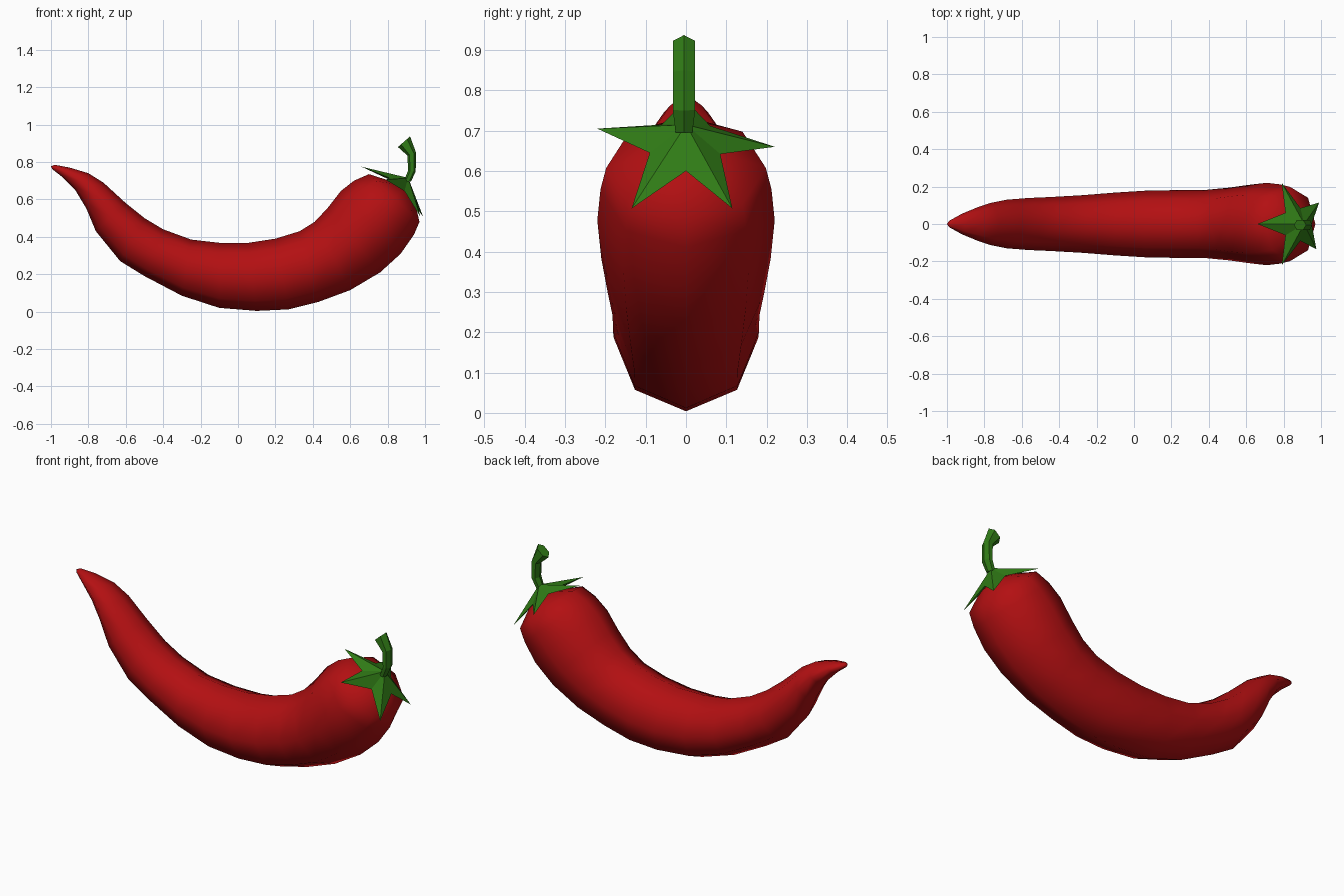
import bpy, bmesh
from math import cos, sin, tau
from mathutils import Vector

if "Cube" in bpy.data.objects:
    bpy.data.objects.remove(bpy.data.objects["Cube"])


def material(name, color):
    m = bpy.data.materials.new(name)
    m.diffuse_color = (*color, 1)
    m.use_nodes = True
    m.node_tree.nodes["Principled BSDF"].inputs["Base Color"].default_value = m.diffuse_color
    return m


def finish(bm, name, mat, smooth=False):
    bmesh.ops.recalc_face_normals(bm, faces=bm.faces[:])
    for f in bm.faces:
        f.smooth = smooth
    me = bpy.data.meshes.new(name)
    bm.to_mesh(me)
    bm.free()
    me.materials.append(mat)
    ob = bpy.data.objects.new(name, me)
    bpy.context.collection.objects.link(ob)
    return ob


def loft(name, rings, sides, mat, y=0, smooth=False, tips=(None, None)):
    """Loft rings given as (upper x, upper z, lower x, lower z, half width in y)."""
    bm = bmesh.new()
    loops = []
    for ux, uz, lx, lz, w in rings:
        c = Vector(((ux + lx) / 2, y, (uz + lz) / 2))
        up = Vector((ux, y, uz)) - c
        side = Vector((0, w, 0))
        loops.append([bm.verts.new(c + up * cos(tau * i / sides) + side * sin(tau * i / sides))
                      for i in range(sides)])
    for a, b in zip(loops, loops[1:]):
        for i in range(sides):
            j = (i + 1) % sides
            bm.faces.new((a[i], a[j], b[j], b[i]))
    for loop, tip in ((loops[0], tips[0]), (loops[-1], tips[1])):
        if tip is None:
            bm.faces.new(loop)
        else:
            v = bm.verts.new(tip)
            for i in range(sides):
                bm.faces.new((loop[i], loop[(i + 1) % sides], v))
    return finish(bm, name, mat, smooth)


red = material("pepper_red", (0.45, 0.005, 0.006))
green = material("stem_green", (0.03, 0.20, 0.008))

# Curved pepper body, from the pointed tip to the shoulder
body = [
    (-.98, .785, -.993, .762, .018),
    (-.90, .77, -.94, .72, .055),
    (-.80, .74, -.87, .65, .09),
    (-.72, .69, -.81, .55, .113),
    (-.60, .58, -.76, .43, .13),
    (-.50, .50, -.63, .27, .139),
    (-.40, .44, -.50, .19, .144),
    (-.25, .385, -.30, .085, .154),
    (-.10, .368, -.10, .02, .168),
    (.05, .367, .10, .004, .179),
    (.20, .39, .27, .012, .181),
    (.33, .43, .43, .052, .182),
    (.41, .48, .60, .115, .194),
    (.48, .555, .76, .21, .21),
    (.55, .645, .87, .31, .22),
    (.62, .70, .94, .41, .212),
    (.70, .735, .97, .48, .198),
    (.81, .70, .945, .59, .09),
]
loft("pepper_body", body, 8, red, smooth=True,
     tips=((-1.0, 0, .777), (.89, 0, .66)))

# Five-pointed leafy cap: points and notches alternate round the centre
star = [
    (.66, 0, .775), (.81, .06, .712), (.79, .22, .66), (.89, .085, .642),
    (.99, .115, .507), (.95, 0, .60), (.975, -.135, .507), (.89, -.09, .645),
    (.79, -.22, .705), (.81, -.06, .715),
]
bm = bmesh.new()
rim = [bm.verts.new(p) for p in star]
for centre in ((.91, 0, .715), (.875, 0, .675)):
    v = bm.verts.new(centre)
    for i in range(10):
        bm.faces.new((rim[i], rim[(i + 1) % 10], v))
finish(bm, "leafy_cap", green)

# Six-sided bent stem
stem = [
    (.885, .695, .925, .695, .024),
    (.91, .755, .95, .75, .032),
    (.905, .835, .952, .85, .032),
    (.855, .88, .92, .937, .032),
]
loft("stem", stem, 6, green, y=-.005)
